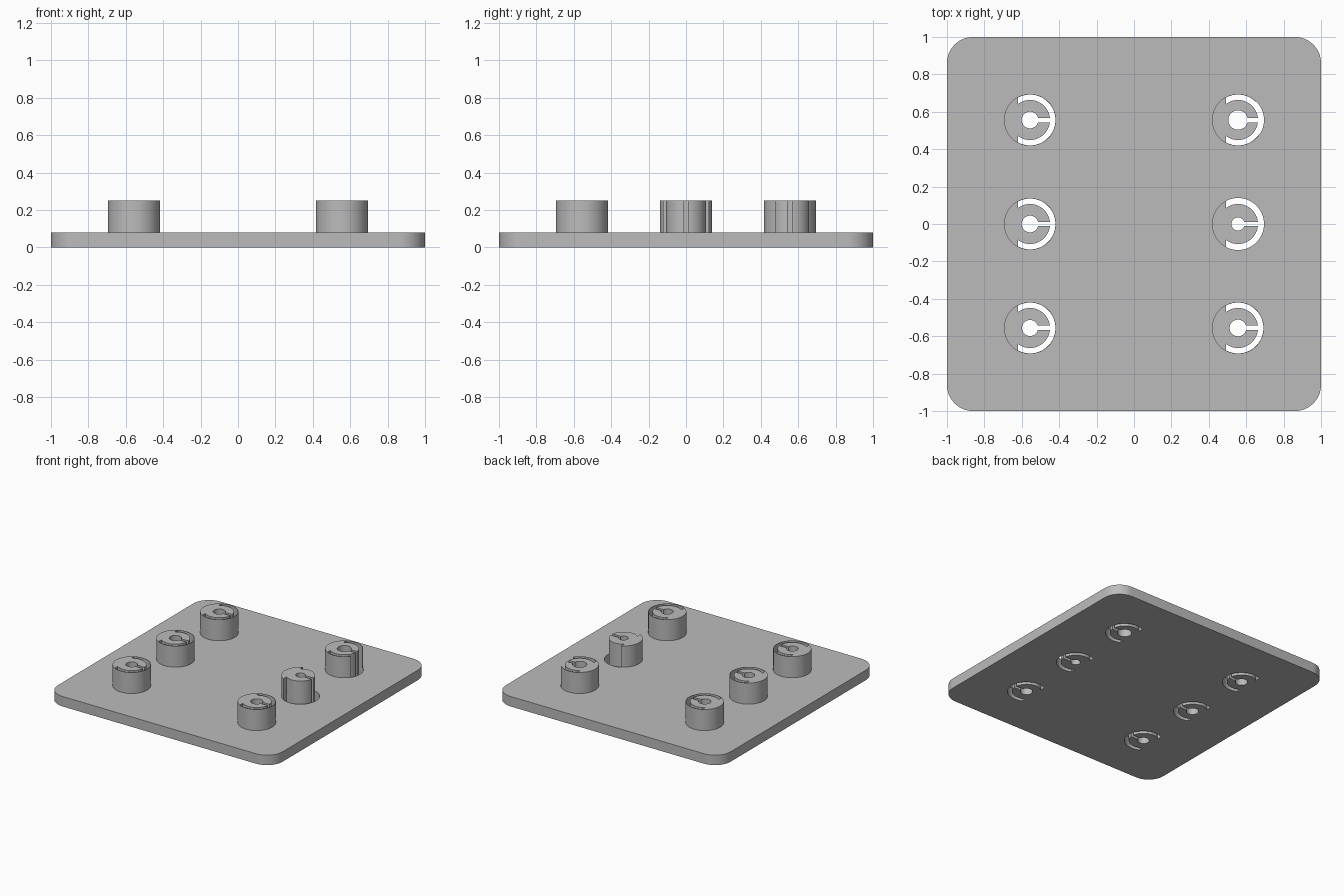
import bpy, bmesh, math

if "Cube" in bpy.data.objects:
    bpy.data.objects.remove(bpy.data.objects["Cube"])

PLATE_TOP, POST_TOP = 0.08, 0.25
R, R_IN = 0.139, 0.107          # hole radius, inner core radius
END_X, SLOT = -0.065, 0.012     # where the ring slot ends, half width of the slit
A_OUT = math.acos(END_X / R)
A_IN = math.acos(END_X / R_IN)

grey = bpy.data.materials.new("light_grey")
grey.diffuse_color = (0.5, 0.5, 0.5, 1)
grey.use_nodes = True
grey.node_tree.nodes["Principled BSDF"].inputs["Base Color"].default_value = grey.diffuse_color


def arc(r, a, b, n):
    return [(r * math.cos(a + (b - a) * i / n), r * math.sin(a + (b - a) * i / n))
            for i in range(n + 1)]


def core_edge(bore):
    """Core outline from the upper ring end, through slit and bore, to the lower end."""
    s, h = math.asin(SLOT / R_IN), math.asin(SLOT / bore)
    return (arc(R_IN, A_IN, s, 24) + arc(bore, h, 2 * math.pi - h, 28)
            + arc(R_IN, -s, -A_IN, 24))


def moved(pts, x, y):
    return [(px + x, py + y) for px, py in pts]


def slab(name, outlines, z0, z1):
    """Extrude filled outlines (later ones inside the first are holes)."""
    cu = bpy.data.curves.new(name, 'CURVE')
    cu.dimensions, cu.fill_mode = '2D', 'BOTH'
    cu.extrude = (z1 - z0) / 2
    for pts in outlines:
        sp = cu.splines.new('POLY')
        sp.points.add(len(pts) - 1)
        for p, (x, y) in zip(sp.points, pts):
            p.co = (x, y, 0, 1)
        sp.use_cyclic_u = True
    ob = bpy.data.objects.new(name, cu)
    bpy.context.collection.objects.link(ob)
    bpy.ops.object.select_all(action='DESELECT')
    bpy.context.view_layer.objects.active = ob
    ob.select_set(True)
    bpy.ops.object.convert(target='MESH')
    ob = bpy.context.object
    bm = bmesh.new()
    bm.from_mesh(ob.data)
    bmesh.ops.remove_doubles(bm, verts=bm.verts, dist=1e-5)
    bmesh.ops.translate(bm, verts=bm.verts, vec=(0, 0, (z0 + z1) / 2))
    bmesh.ops.recalc_face_normals(bm, faces=bm.faces)
    bm.to_mesh(ob.data)
    bm.free()
    ob.data.materials.clear()
    ob.data.materials.append(grey)
    bpy.ops.object.shade_smooth_by_angle(angle=math.radians(30))


# post position, bore radius, and the angle spans of its thin outer skin
FULL = [(-A_OUT, A_OUT)]
posts = [
    ("back_left", -0.556, 0.556, 0.045, FULL),
    ("middle_left", -0.556, 0, 0.045, FULL),
    ("front_left", -0.556, -0.556, 0.043, FULL),
    ("back_right", 0.556, 0.556, 0.052, [(0.8, A_OUT), (-A_OUT, -0.6)]),
    ("middle_right", 0.556, 0, 0.035, []),
    ("front_right", 0.556, -0.556, 0.045, FULL),
]

# plate with rounded corners and a clip-shaped opening under each post
c = 0.14
outline = []
for k, (sx, sy) in enumerate([(1, 1), (-1, 1), (-1, -1), (1, -1)]):
    corner = arc(c, k * math.pi / 2, (k + 1) * math.pi / 2, 12)
    outline += moved(corner, sx * (1 - c), sy * (1 - c))
openings = [moved(arc(R, -A_OUT, A_OUT, 40) + core_edge(b), x, y)
            for _, x, y, b, _ in posts]
slab("base_plate", [outline] + openings, 0, PLATE_TOP)

# posts: slit core with a wider back, plus the thin skin around the ring slot
for name, x, y, bore, skins in posts:
    body = core_edge(bore) + arc(R, 2 * math.pi - A_OUT, A_OUT, 24)
    slab(name + "_post", [moved(body, x, y)], PLATE_TOP, POST_TOP)
    for a, b in skins:
        skin = arc(R, a, b, 40) + arc(R - 0.003, b, a, 40)
        slab(name + "_skin", [moved(skin, x, y)], PLATE_TOP, POST_TOP)
